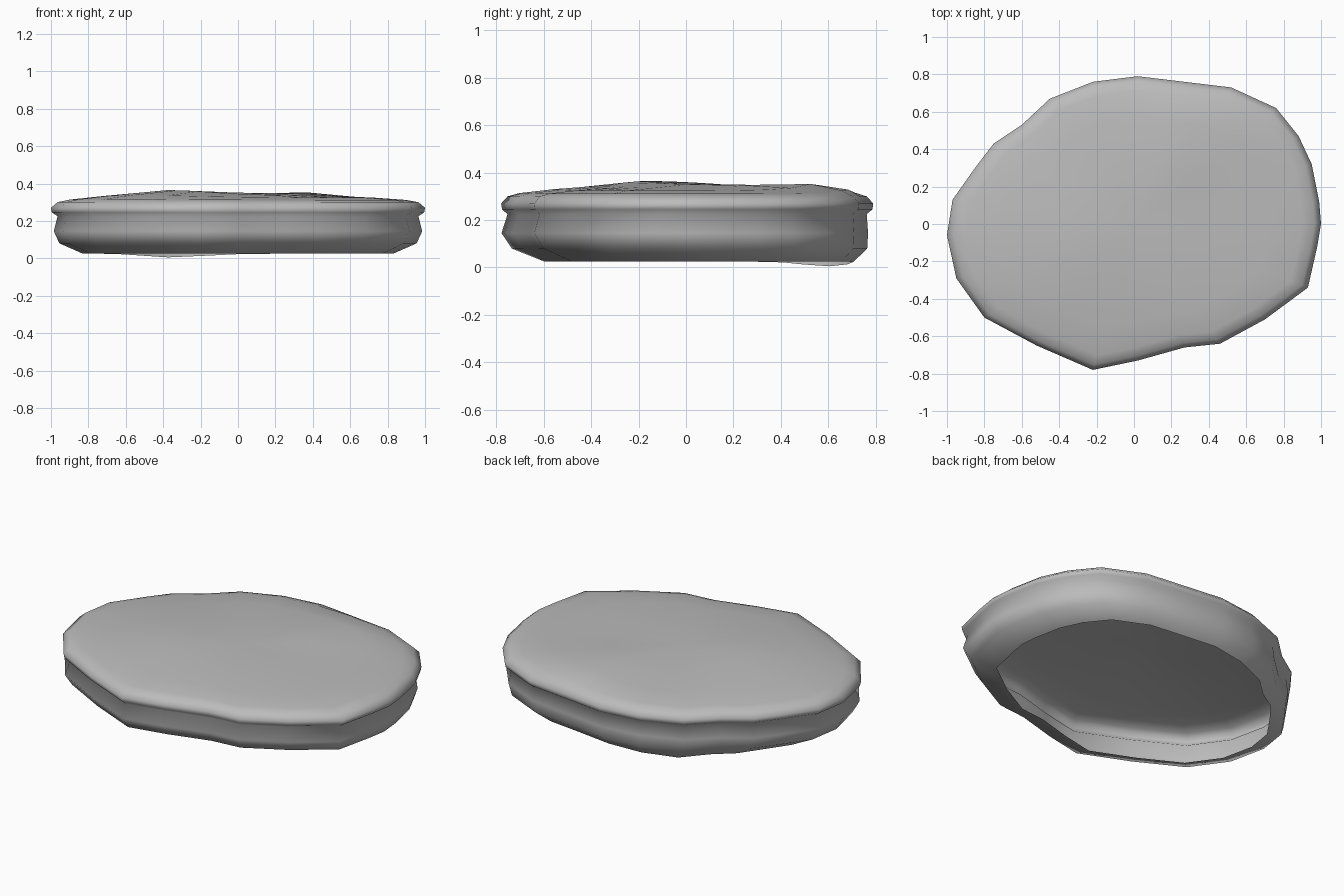
import bpy, bmesh, math
from mathutils import Vector

if "Cube" in bpy.data.objects:
    bpy.data.objects.remove(bpy.data.objects["Cube"], do_unlink=True)


def make_material(name, colour):
    mat = bpy.data.materials.new(name)
    mat.use_nodes = True
    mat.diffuse_color = colour
    mat.node_tree.nodes["Principled BSDF"].inputs["Base Color"].default_value = colour
    return mat


# Irregular plan outline of the stone, counterclockwise
outline = [Vector(p) for p in (
    (1, 0), (.99, .12), (.95, .32), (.88, .47), (.76, .62), (.52, .73), (.27, .76),
    (.02, .79), (-.22, .76), (-.45, .67), (-.6, .53), (-.75, .43), (-.85, .3),
    (-.97, .13), (-1, -.06), (-.95, -.29), (-.8, -.5), (-.52, -.65), (-.22, -.78),
    (.02, -.73), (.27, -.66), (.46, -.64), (.7, -.51), (.93, -.34), (.98, -.12))]

# Wall profile from the open underside to the crown: scale, shift in y, height
profile = [(.83, .05, .025), (.955, .01, .08), (.985, -.01, .145), (.965, 0, .225),
           (.995, 0, .245), (1, 0, .27), (.965, 0, .3), (.9, 0, .312),
           (.72, 0, .325), (.4, 0, .335)]


def bump(x, y, centre, width):
    return math.exp(-((Vector((x, y)) - Vector(centre)).length / width) ** 2)


def surface_height(x, y, z):
    """Uneven crown and a slight dip in the lower rim."""
    if z > .305:
        return z + .03 * bump(x, y, (-.33, -.13), .35) + .03 * bump(x, y, (.3, .5), .25)
    if z < .05:
        return z - .02 * bump(x, y, (-.35, .6), .25)
    return z


def build_stone():
    bm = bmesh.new()
    rings = []
    for scale, shift, z in profile:
        ring = []
        for p in outline:
            x, y = p.x * scale, p.y * scale + shift
            ring.append(bm.verts.new((x, y, surface_height(x, y, z))))
        rings.append(ring)

    # Side wall and sloping crown
    count = len(outline)
    for low, high in zip(rings, rings[1:]):
        for i in range(count):
            j = (i + 1) % count
            bm.faces.new((low[i], low[j], high[j], high[i]))

    # Centre of the crown; the underside stays open
    middle = bm.verts.new((0, 0, surface_height(0, 0, .34)))
    for i in range(count):
        bm.faces.new((rings[-1][i], rings[-1][(i + 1) % count], middle))

    mesh = bpy.data.meshes.new("flat_stone")
    bm.to_mesh(mesh)
    bm.free()
    stone = bpy.data.objects.new("flat_stone", mesh)
    bpy.context.collection.objects.link(stone)
    return stone


stone = build_stone()
stone.data.materials.append(make_material("stone_grey", (.5, .5, .5, 1)))
for face in stone.data.polygons:
    face.use_smooth = True
